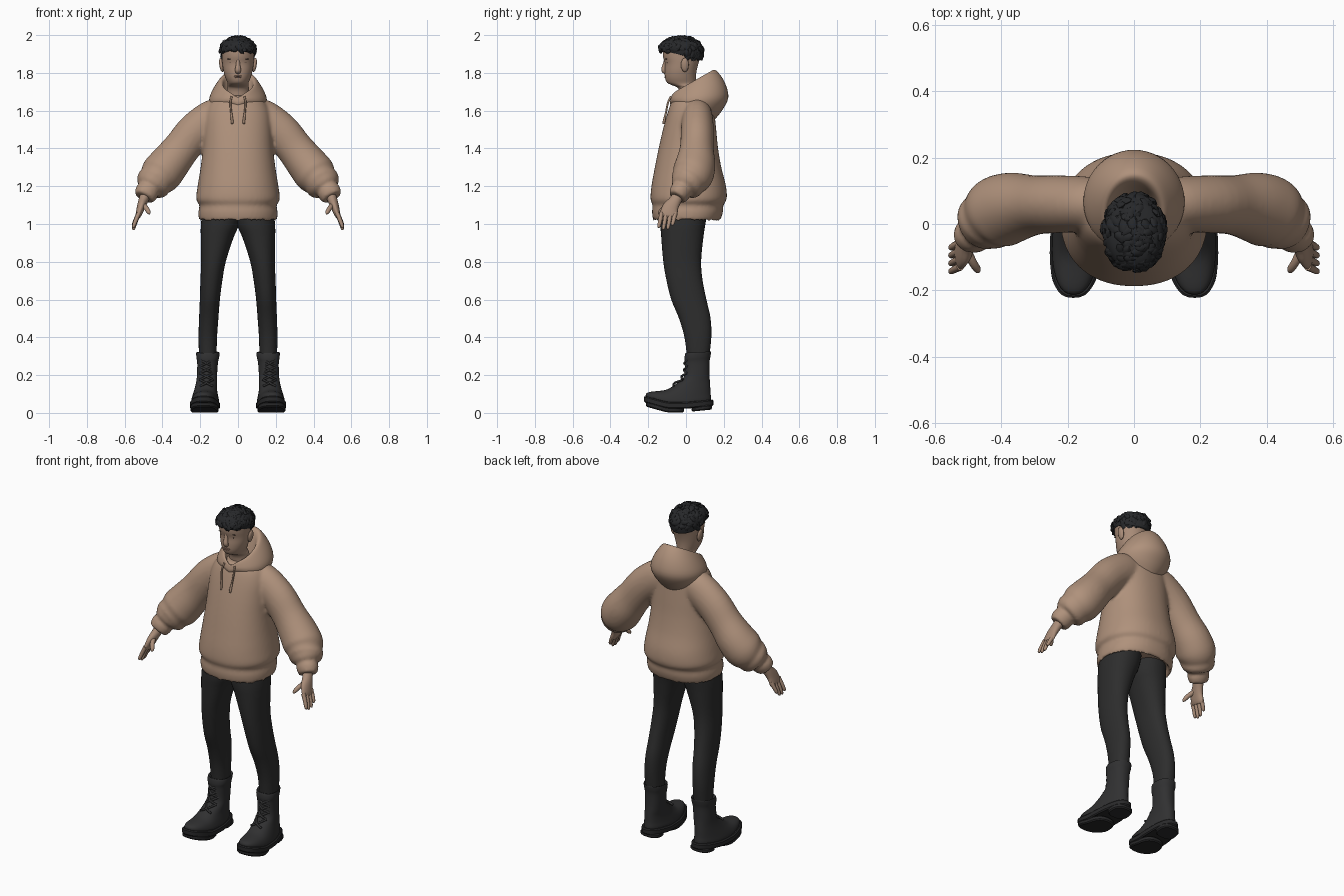
import bpy, bmesh, math, random
from mathutils import Vector, Matrix

random.seed(4)
if "Cube" in bpy.data.objects:
    bpy.data.objects.remove(bpy.data.objects["Cube"])


def material(name, colour):
    m = bpy.data.materials.new(name)
    m.use_nodes = True
    m.diffuse_color = (*colour, 1)
    m.node_tree.nodes["Principled BSDF"].inputs["Base Color"].default_value = (*colour, 1)
    return m


CLOTH = material("tan cloth", (.43, .285, .2))
SKIN = material("skin", (.4, .265, .19))
LIP = material("lip", (.29, .17, .125))
BROW = material("dark brown", (.1, .065, .05))
TROUSER = material("black trousers", (.026, .026, .026))
HAIR = material("black hair", (.02, .021, .023))
BOOT = material("black leather", (.03, .03, .031))
SOLE = material("black rubber", (.022, .022, .023))


def finish(name, bm, mat, mirror=False, angle=50):
    bmesh.ops.recalc_face_normals(bm, faces=bm.faces)
    mesh = bpy.data.meshes.new(name)
    bm.to_mesh(mesh)
    bm.free()
    mesh.materials.append(mat)
    mesh.shade_smooth()
    mesh.set_sharp_from_angle(angle=math.radians(angle))
    ob = bpy.data.objects.new(name, mesh)
    bpy.context.collection.objects.link(ob)
    if mirror:
        ob.modifiers.new("Mirror", 'MIRROR')
    return ob


def spline(rows, steps):
    """Smoothly interpolate rows of numbers."""
    out = []
    for i in range(len(rows) - 1):
        a, b, c, d = (rows[max(i - 1, 0)], rows[i], rows[i + 1], rows[min(i + 2, len(rows) - 1)])
        for s in range(steps):
            t = s / steps
            out.append([q + t / 2 * (r - p + t * (2*p - 5*q + 4*r - w + t * (3*(q - r) + w - p)))
                        for p, q, r, w in zip(a, b, c, d)])
    return out + [list(rows[-1])]


def skin_rings(bm, rings):
    rings = [[bm.verts.new(p) for p in ring] for ring in rings]
    n = len(rings[0])
    for a, b in zip(rings, rings[1:]):
        for i in range(n):
            j = (i + 1) % n
            bm.faces.new((a[i], a[j], b[j], b[i]))
    bm.faces.new(rings[0])
    bm.faces.new(rings[-1])


def stack(name, rows, mat, mirror=False, power=2, steps=4, n=36, fix=None, angle=50):
    """Stacked rings: front z, back z, front y, back y, centre x, half width."""
    rings = []
    for zf, zb, yf, yb, xc, rx in spline(rows, steps):
        ring = []
        for i in range(n):
            a = 2 * math.pi * i / n
            c, s = (math.copysign(abs(f) ** (2 / power), f) for f in (math.cos(a), math.sin(a)))
            p = Vector((xc + rx * c, (yf + yb) / 2 + (yb - yf) / 2 * s, zf + (zb - zf) * (s + 1) / 2))
            ring.append(fix(p) if fix else p)
        rings.append(ring)
    bm = bmesh.new()
    skin_rings(bm, rings)
    return finish(name, bm, mat, mirror, angle)


def tubes(name, paths, mat, mirror=False, steps=4, n=20):
    """Tubes along paths of x, y, z, radius across, radius in depth."""
    bm = bmesh.new()
    for rows in paths:
        rows = spline(rows, steps)
        pts = [Vector(r[:3]) for r in rows]
        rings = []
        for i, r in enumerate(rows):
            t = (pts[min(i + 1, len(pts) - 1)] - pts[max(i - 1, 0)]).normalized()
            v = Vector((0, 1, 0))
            v = (v - t * v.dot(t)).normalized()
            u = t.cross(v)
            rings.append([pts[i] + u * r[3] * math.cos(a) + v * r[4] * math.sin(a)
                          for a in (2 * math.pi * k / n for k in range(n))])
        skin_rings(bm, rings)
    return finish(name, bm, mat, mirror)


def blobs(name, mats, mat, mirror=False, seg=16, angle=60):
    bm = bmesh.new()
    for m in mats:
        bmesh.ops.create_uvsphere(bm, u_segments=seg, v_segments=seg // 2, radius=1, matrix=m)
    return finish(name, bm, mat, mirror, angle)


def place(loc, size, tilt=0):
    return Matrix.Translation(loc) @ Matrix.Rotation(tilt, 4, 'Y') @ Matrix.Diagonal((*size, 1))


def level(rows):
    """Flat, centred rings: z, front y, back y, half width."""
    return [(z, z, f, b, 0, r) for z, f, b, r in rows]


# Hoodie body with a pinched hem band, and sleeves with a folded puff and cuff
body = stack("body", level([
    (1.06, -.15, .15, .18), (1.015, -.17, .175, .203), (1.06, -.18, .195, .21),
    (1.1, -.177, .198, .204), (1.13, -.188, .215, .222), (1.2, -.183, .212, .214),
    (1.3, -.165, .187, .198), (1.4, -.145, .17, .186), (1.5, -.122, .16, .18),
    (1.58, -.1, .152, .172), (1.64, -.08, .145, .148), (1.68, -.06, .12, .1)]),
    CLOTH, power=2.2, n=48)
sleeve = tubes("sleeve", [[
    (.06, .06, 1.595, .08, .07), (.13, .06, 1.56, .1, .082), (.225, .06, 1.49, .1, .087),
    (.3, .057, 1.4, .098, .09), (.365, .05, 1.318, .107, .106), (.41, .035, 1.262, .11, .11),
    (.437, .014, 1.23, .094, .096), (.45, .004, 1.214, .096, .092), (.464, -.012, 1.197, .08, .078),
    (.472, -.02, 1.185, .056, .056), (.482, -.03, 1.17, .064, .058), (.498, -.048, 1.14, .054, .048)]],
    CLOTH, n=32)

# Join body and sleeves into one soft surface
bm = bmesh.new()
for part in (body, sleeve):
    bm.from_mesh(part.data)
    bpy.data.objects.remove(part)
hoodie = finish("hoodie", bm, CLOTH, True)
remesh = hoodie.modifiers.new("Remesh", 'REMESH')
remesh.mode = 'VOXEL'
remesh.voxel_size = .009
remesh.use_smooth_shade = True
soften = hoodie.modifiers.new("Smooth", 'SMOOTH')
soften.factor = .5
soften.iterations = 8


# Hood lying open around the neck, dipping to a V in front
def dip(p):
    if p.y < 0:
        p.z -= .02 * math.exp(-(p.x / .03) ** 2)
    return p


stack("hood", [
    (1.62, 1.55, -.06, .15, 0, .11), (1.645, 1.6, -.08, .19, 0, .145),
    (1.66, 1.67, -.085, .224, 0, .152), (1.675, 1.75, -.083, .205, 0, .132),
    (1.69, 1.812, -.078, .16, 0, .1), (1.69, 1.805, -.07, .13, 0, .082),
    (1.675, 1.75, -.06, .105, 0, .074), (1.65, 1.68, -.04, .08, 0, .06)], CLOTH, n=48, fix=dip)

tubes("drawstring", [[(.034, -.08, 1.675, .005, .005), (.04, -.096, 1.64, .005, .005),
                      (.036, -.106, 1.59, .005, .005), (.031, -.116, 1.545, .007, .007),
                      (.031, -.119, 1.53, .005, .005)]], CLOTH, True, n=8)

# Hands
tubes("palm", [[(.487, -.035, 1.16, .028, .03), (.503, -.06, 1.12, .025, .033),
                (.515, -.083, 1.085, .021, .043), (.526, -.092, 1.05, .016, .046),
                (.53, -.095, 1.035, .01, .04)]], SKIN, True)
fingers = []
for k, drop in enumerate((.062, .073, .07, .05)):
    y = -.129 + k * .024
    fingers.append([(.524, y, 1.06, .012, .012), (.542, y - .008, 1.045 - drop * .45, .011, .011),
                    (.552, y - .014, 1.045 - drop * .9, .009, .009),
                    (.555, y - .015, 1.042 - drop, .004, .004)])
fingers.append([(.508, -.075, 1.105, .016, .016), (.487, -.115, 1.085, .013, .013),
                (.473, -.137, 1.063, .011, .011), (.469, -.144, 1.052, .004, .004)])
tubes("fingers", fingers, SKIN, True, n=10)

# Neck and head
stack("head", level([
    (1.64, -.03, .07, .062), (1.715, -.04, .06, .058), (1.735, -.075, .054, .055),
    (1.748, -.1, .052, .056), (1.775, -.111, .052, .067), (1.81, -.113, .056, .077),
    (1.85, -.112, .066, .083), (1.89, -.122, .08, .086), (1.93, -.118, .085, .086),
    (1.965, -.08, .05, .06)]), SKIN)
tubes("nose", [[(0, -.108, 1.88, .008, .006), (0, -.113, 1.845, .011, .01),
                (0, -.118, 1.815, .016, .013), (0, -.108, 1.8, .012, .008)]], SKIN, n=12)
blobs("ear", [place((.088, -.006, 1.842), (.011, .021, .038), .15)], SKIN, True)
blobs("lips", [place((0, -.109, 1.783), (.022, .006, .004)),
               place((0, -.109, 1.776), (.018, .006, .004))], LIP)
blobs("eye", [place((.033, -.099, 1.854), (.012, .005, .004))], BROW, True)
blobs("eyebrow", [place((.036, -.104, 1.875), (.02, .005, .0035), .08)], BROW, True)

# Cropped hair: cap plus scattered tufts
stack("hair_cap", [
    (1.922, 1.865, -.118, .083, 0, .086), (1.92, 1.875, -.132, .09, 0, .091),
    (1.95, 1.925, -.137, .091, 0, .092), (1.97, 1.96, -.115, .073, 0, .078),
    (1.98, 1.973, -.08, .045, 0, .05), (1.983, 1.981, -.04, 0, 0, .015)], HAIR)
tufts = []
for k in range(150):
    a = random.uniform(0, 2 * math.pi)
    h = random.uniform(-.5 if math.sin(a) > .2 else .1, 1)
    w = math.sqrt(1 - h * h)
    d = Vector((w * math.cos(a), w * math.sin(a), h))
    p = Vector((d.x * .09, d.y * .113 - .026, d.z * .071 + 1.915))
    tufts.append(Matrix.Translation(p) @ d.to_track_quat('Z', 'X').to_matrix().to_4x4()
                 @ Matrix.Rotation(random.uniform(0, 6), 4, 'Z') @ Matrix.Rotation(.25, 4, 'X')
                 @ Matrix.Diagonal((.017, .03, .01, 1)))
blobs("hair_tufts", tufts, HAIR, seg=8, angle=40)

# Trouser legs meeting at the crotch
stack("trouser_leg", [
    (1.1, 1.1, -.13, .12, .085, .1), (1, 1, -.135, .103, .095, .101),
    (.93, .93, -.131, .092, .11, .087), (.8, .8, -.12, .08, .13, .065),
    (.7, .7, -.103, .088, .141, .058), (.6, .6, -.078, .108, .149, .053),
    (.5, .5, -.037, .13, .155, .051), (.4, .4, -.008, .134, .16, .049),
    (.29, .29, .006, .122, .16, .046)], TROUSER, True, power=2.2)


# Boots: the toe lifts, and the heel is narrower and turned in
def spring(p):
    p.z += .28 * max(0, -.1 - p.y) + .1 * max(0, p.y)
    p.x = .172 + (p.x - .172) * (1 - max(0, p.y)) - .05 * p.y
    return p


stack("boot", [
    (.045, .045, -.208, .132, .172, .07), (.065, .065, -.213, .133, .172, .072),
    (.085, .09, -.192, .13, .172, .068), (.118, .13, -.11, .128, .171, .06),
    (.155, .16, -.05, .126, .168, .057), (.19, .2, -.012, .124, .166, .056),
    (.26, .26, -.006, .125, .163, .058), (.29, .29, -.008, .13, .162, .064),
    (.318, .312, -.002, .132, .162, .064), (.305, .3, .012, .12, .162, .05)],
    BOOT, True, power=2.3, fix=spring)

# Sole welt with separate forefoot and heel pads
for name, bottom, top, front, back, width in (
        ("boot_sole", .022, .056, -.223, .145, .079),
        ("forefoot_pad", .002, .03, -.212, -.01, .073),
        ("heel_pad", .004, .03, .03, .138, .068)):
    stack(name, [(z, z, front + e, back - e, .172, width - e)
                 for z, e in ((bottom, .006), (bottom + .006, 0), (top - .006, 0), (top, .006))],
          SOLE, True, power=2.6, steps=1, fix=spring, angle=30)

# Crossed laces
eyelets = [(-.08, .142), (-.03, .175), (-.008, .21), (-.004, .245), (-.004, .28)]
laces = []
for (ya, za), (yb, zb) in zip(eyelets, eyelets[1:]):
    for side in (-.034, .034):
        laces.append([(.167 - side, ya + .014, za, .006, .006),
                      (.167, (ya + yb) / 2 - .005, (za + zb) / 2, .006, .006),
                      (.167 + side, yb + .014, zb, .006, .006)])
tubes("boot_laces", laces, BOOT, True, n=8)
